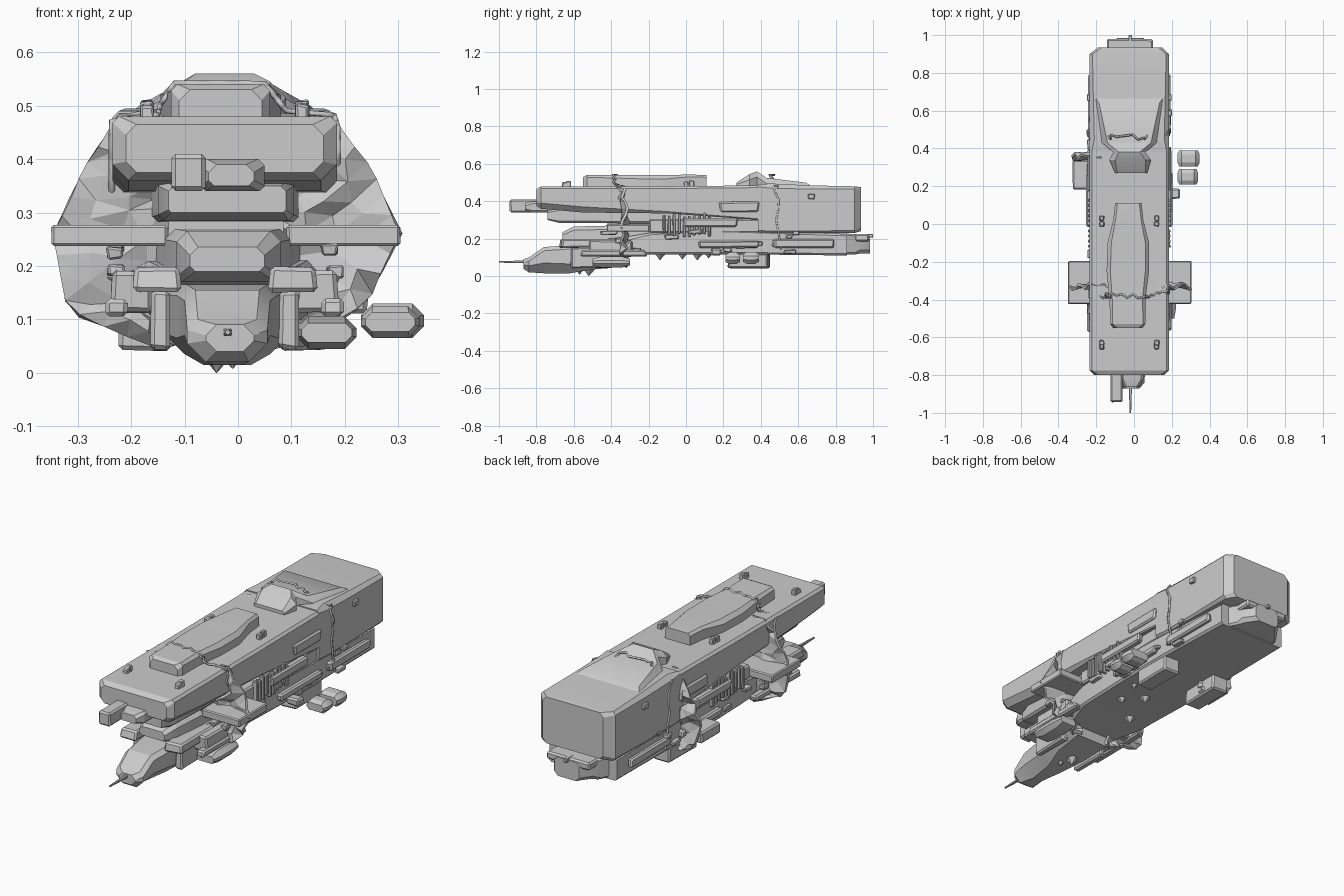
import bpy, bmesh, math, random
from mathutils import Vector
random.seed(7)


def finish(name, bm, smooth=True):
    bmesh.ops.recalc_face_normals(bm, faces=bm.faces)
    me = bpy.data.meshes.new(name)
    bm.to_mesh(me)
    bm.free()
    ob = bpy.data.objects.new(name, me)
    bpy.context.collection.objects.link(ob)
    if smooth:
        bpy.context.view_layer.objects.active = ob
        ob.select_set(True)
        bpy.ops.object.shade_smooth_by_angle(angle=math.radians(25))
        ob.select_set(False)
    return ob


def hull(name, stations):
    """Loft of chamfered rectangles: y, x0, x1, z0, z1, bottom chamfer, top chamfer."""
    bm = bmesh.new()
    rings = []
    for y, x0, x1, z0, z1, cb, ct in stations:
        pts = [(x0 + cb, z0), (x1 - cb, z0), (x1, z0 + cb), (x1, z1 - ct),
               (x1 - ct, z1), (x0 + ct, z1), (x0, z1 - ct), (x0, z0 + cb)]
        rings.append([bm.verts.new((x, y, z)) for x, z in pts])
    for a, b in zip(rings, rings[1:]):
        for i in range(8):
            j = (i + 1) % 8
            bm.faces.new((a[i], a[j], b[j], b[i]))
    bm.faces.new(rings[0])
    bm.faces.new(rings[-1])
    return finish(name, bm)


def block(name, x0, x1, y0, y1, z0, z1, jit=0.0, bevel=0.008):
    """Battered box whose corners are shifted inward at random."""
    bm = bmesh.new()
    bmesh.ops.create_cube(bm, size=1)
    c = Vector(((x0 + x1) / 2, (y0 + y1) / 2, (z0 + z1) / 2))
    for v in bm.verts:
        s = [1 - random.random() * jit for _ in range(3)]
        v.co = c + Vector((v.co.x * (x1 - x0) * s[0], v.co.y * (y1 - y0) * s[1], v.co.z * (z1 - z0) * s[2]))
    if bevel:
        bmesh.ops.bevel(bm, geom=bm.edges[:], offset=bevel, segments=1, affect='EDGES')
    return finish(name, bm, False)


def torn_sheet(name, y, inner, outline):
    """Crumpled plating standing out of the side along a fracture."""
    bm = bmesh.new()
    rows, cols = 14, 4
    grid = []
    for r in range(rows + 1):
        t = r / rows * (len(outline) - 1)
        i = min(int(t), len(outline) - 2)
        f = t - i
        ox = outline[i][0] * (1 - f) + outline[i + 1][0] * f
        z = outline[i][1] * (1 - f) + outline[i + 1][1] * f
        row = []
        for c in range(cols + 1):
            k = c / cols
            x = inner * (1 - k) + ox * k
            j = random.uniform(-.012, .012) if 0 < c < cols else 0
            row.append(bm.verts.new((x + j, y + random.uniform(-.022, .022), z + j)))
        grid.append(row)
    for r in range(rows):
        for c in range(cols):
            bm.faces.new((grid[r][c], grid[r][c + 1], grid[r + 1][c + 1], grid[r + 1][c]))
    bmesh.ops.triangulate(bm, faces=bm.faces[:])
    ob = finish(name, bm, False)
    m = ob.modifiers.new("thickness", 'SOLIDIFY')
    m.thickness = 0.014
    m.offset = 0
    return ob


def crack(name, pts, r=0.006):
    """Jagged raised seam following a few points."""
    cu = bpy.data.curves.new(name, 'CURVE')
    cu.dimensions = '3D'
    cu.bevel_depth = r
    cu.bevel_resolution = 0
    path = []
    for a, b in zip(pts, pts[1:]):
        for i in range(6):
            path.append(Vector(a).lerp(Vector(b), i / 6) + Vector((0, random.uniform(-.014, .014), 0)))
    path.append(Vector(pts[-1]))
    s = cu.splines.new('POLY')
    s.points.add(len(path) - 1)
    for p, q in zip(s.points, path):
        p.co = (*q, 1)
    bpy.context.collection.objects.link(bpy.data.objects.new(name, cu))


# Upper hull, with the deeper stern
hull("upper_hull", [
    (-.80, -.21, .16, .375, .465, .02, .02), (-.775, -.235, .185, .36, .48, .03, .012),
    (-.55, -.235, .185, .34, .48, .03, .012), (-.10, -.235, .185, .335, .48, .01, .012),
    (.40, -.235, .185, .30, .485, .005, .012)])
hull("stern_hull", [
    (.385, -.235, .185, .235, .49, .01, .012), (.45, -.235, .185, .23, .495, .01, .025),
    (.66, -.235, .185, .23, .485, .01, .02), (.90, -.235, .185, .23, .48, .015, .015),
    (.935, -.19, .15, .24, .475, .02, .02)])
hull("stern_deck_hump", [
    (.27, -.10, .07, .47, .50, .005, .01), (.34, -.13, .09, .47, .545, .01, .03),
    (.38, -.11, .06, .47, .56, .01, .03), (.43, -.17, .12, .47, .525, .01, .03),
    (.64, -.20, .15, .47, .50, .005, .015), (.67, -.21, .16, .46, .482, .005, .005)])

# Long raised deck house
hull("deck_house", [
    (-.55, -.11, .045, .47, .53, .01, .02), (-.53, -.125, .06, .47, .54, .005, .012),
    (-.40, -.13, .06, .47, .54, .005, .015), (-.25, -.145, .08, .47, .54, .005, .02),
    (-.10, -.14, .08, .47, .54, .005, .02), (.02, -.11, .05, .47, .543, .005, .012),
    (.11, -.10, .04, .47, .54, .005, .012)])

# Bow fittings under the upper hull
block("bow_arm", -.125, -.06, -.945, -.70, .34, .41, .03)
hull("bow_nub", [(-.86, -.055, .03, .35, .39, .01, .015), (-.82, -.07, .05, .34, .40, .01, .012),
                 (-.70, -.07, .05, .34, .40, .01, .012)])

# Recessed neck and core joining both hulls
hull("neck", [(-.74, -.13, .09, .30, .35, .005, .01), (-.68, -.15, .105, .285, .36, .01, .01),
              (-.05, -.17, .12, .28, .36, .01, .01), (.42, -.20, .15, .22, .36, .01, .01)])
block("inner_core", -.13, .085, -.42, .80, .15, .32, 0, 0)

# Middle prow and lower hull
hull("middle_prow", [
    (-.66, -.09, .05, .19, .235, .01, .015), (-.60, -.115, .08, .17, .265, .01, .02),
    (-.40, -.14, .10, .15, .27, .01, .02), (-.20, -.18, .14, .15, .27, .01, .01)])
hull("lower_hull", [
    (-.50, -.15, .11, .10, .19, .03, .02), (-.32, -.19, .15, .10, .21, .03, .02),
    (-.20, -.215, .165, .115, .23, .01, .01), (.10, -.225, .175, .115, .25, .01, .01),
    (.42, -.225, .175, .115, .24, .01, .01), (.86, -.215, .165, .11, .225, .01, .01)])
block("middle_left_wall", -.225, -.13, -.20, .42, .23, .305, .04)
block("middle_right_wall", .08, .175, -.20, .42, .23, .305, .04)

# Lower prow with its spike and torn keel
hull("lower_prow", [
    (-.87, -.06, .03, .04, .09, .02, .02), (-.84, -.095, .055, .02, .10, .035, .02),
    (-.76, -.10, .06, .015, .155, .055, .02), (-.62, -.115, .075, .015, .165, .05, .02),
    (-.50, -.14, .10, .035, .165, .04, .02), (-.34, -.14, .10, .05, .16, .03, .02)])
hull("prow_spike", [(-1.0, -.023, -.015, .072, .08, .002, .002), (-.84, -.028, -.01, .068, .084, .003, .003)])
for i, (x, y, z) in enumerate([(-.04, -.52, 0), (-.01, -.57, .008), (-.09, -.14, .085), (.06, -.02, .09),
                               (-.02, .06, .085), (.10, .12, .095)]):
    bm = bmesh.new()
    bmesh.ops.create_cone(bm, cap_ends=True, segments=5, radius1=.001, radius2=.055, depth=.06)
    for v in bm.verts:
        v.co += Vector((x, y, z + .03))
    finish("keel_shard_%d" % i, bm, False)

# Lower stern lump
hull("lower_stern", [(.80, -.20, .15, .115, .23, .01, .01), (.90, -.15, .10, .115, .225, .01, .01),
                     (.93, -.13, .09, .12, .22, .02, .02), (.985, -.09, .05, .12, .215, .02, .02)])
block("stern_ledge", -.145, .105, .90, .98, .185, .225, .06)
block("stern_stub", -.03, -.01, .94, 1.0, .205, .225, 0, .003)

# Side plates and battered strakes
for side, xi, xo in (("left", -.13, -.35), ("right", .09, .305)):
    a, b = sorted((xi, xo))
    block(side + "_outrigger_plate", a, b, -.425, -.195, .237, .277, .02, .005)
    s = -1 if side == "left" else 1
    c = -.025
    for i, (u0, u1, y0, y1, z0, z1) in enumerate([
            (.08, .175, -.68, -.36, .15, .20), (.10, .14, -.62, -.40, .04, .16),
            (.13, .215, -.52, -.28, .11, .195), (.18, .225, -.58, -.20, .105, .14),
            (.19, .225, .05, .40, .15, .19), (.19, .22, .45, .80, .15, .20),
            (.10, .20, .22, .45, .04, .125), (.19, .23, -.02, .28, .26, .31),
            (.19, .222, .17, .40, .34, .40)]):
        p, q = sorted((c + s * u0, c + s * u1))
        block("%s_strake_%d" % (side, i), p, q, y0, y1, z0, z1, .14)
    # Exposed ribs
    for i in range(10):
        x = c + s * .205
        y = -.125 + i * .027
        block("%s_rib_%d" % (side, i), x - .015, x + .015, y, y + .015, .225 - random.random() * .02,
              .32 + random.random() * .025, .15, .003)
    # Deck stubs and side lugs
    for i, (y, h) in enumerate([(.03, .515), (-.0, .51), (-.63, .512), (-.65, .505)]):
        x = c + s * .145
        block("%s_deck_stub_%d" % (side, i), x - .015, x + .015, y - .016, y + .016, .47, h, .35, .004)
    block(side + "_side_lug", c + s * .213 - .012, c + s * .213 + .012, .65, .69, .41, .44, .2, .004)
    # Long debris fragments in the side recess
    for i in range(14):
        y, z = random.uniform(-.45, .7), random.uniform(.13, .24)
        x = c + s * random.uniform(.19, .21)
        l = random.uniform(.02, .06)
        block("%s_fragment_%d" % (side, i), x - .02, x + .02, y - l, y + l, z - .014, z + .014, .5, .004)

block("left_rear_plate", -.325, -.20, .18, .34, .125, .185, .06)
block("right_small_fin", .17, .245, .13, .19, .11, .15, .2)

# Loose pods on the right side
for n, (x0, x1, y0, y1, z0, z1) in enumerate([(.23, .348, .305, .39, .065, .13), (.23, .34, .21, .29, .065, .125),
                                             (.11, .222, -.50, -.30, .045, .105)]):
    w = (x1 - x0) * .08
    e = (y1 - y0) * .25
    hull("pod_%d" % n, [(y0, x0 + w, x1 - w, z0 + .012, z1 - .012, .012, .012), (y0 + e, x0, x1, z0, z1, .022, .022),
                        (y1 - e, x0, x1, z0, z1, .022, .022), (y1, x0 + w, x1 - w, z0 + .012, z1 - .012, .012, .012)])

# Torn sheets at the two fractures
left = [(-.16, .055), (-.32, .115), (-.345, .26), (-.29, .38), (-.225, .48)]
right = [(.12, .055), (.24, .13), (.305, .26), (.25, .38), (.175, .48)]
torn_sheet("front_left_torn_sheet", -.33, -.10, left)
torn_sheet("front_right_torn_sheet", -.33, .06, right)
torn_sheet("rear_left_torn_sheet", .36, -.12, [(x + .015, z) for x, z in left])

# Fracture seams across hull sides and deck
for nm, y, lo in (("front", -.38, .34), ("rear", .46, .14)):
    crack(nm + "_fracture", [(-.236, y + .04, lo), (-.236, y, .47), (-.15, y, .482), (-.146, y, .50), (-.12, y, .541),
                             (.05, y, .541), (.09, y, .49), (.18, y + .02, .482), (.187, y + .02, .46),
                             (.187, y + .05, lo)])
